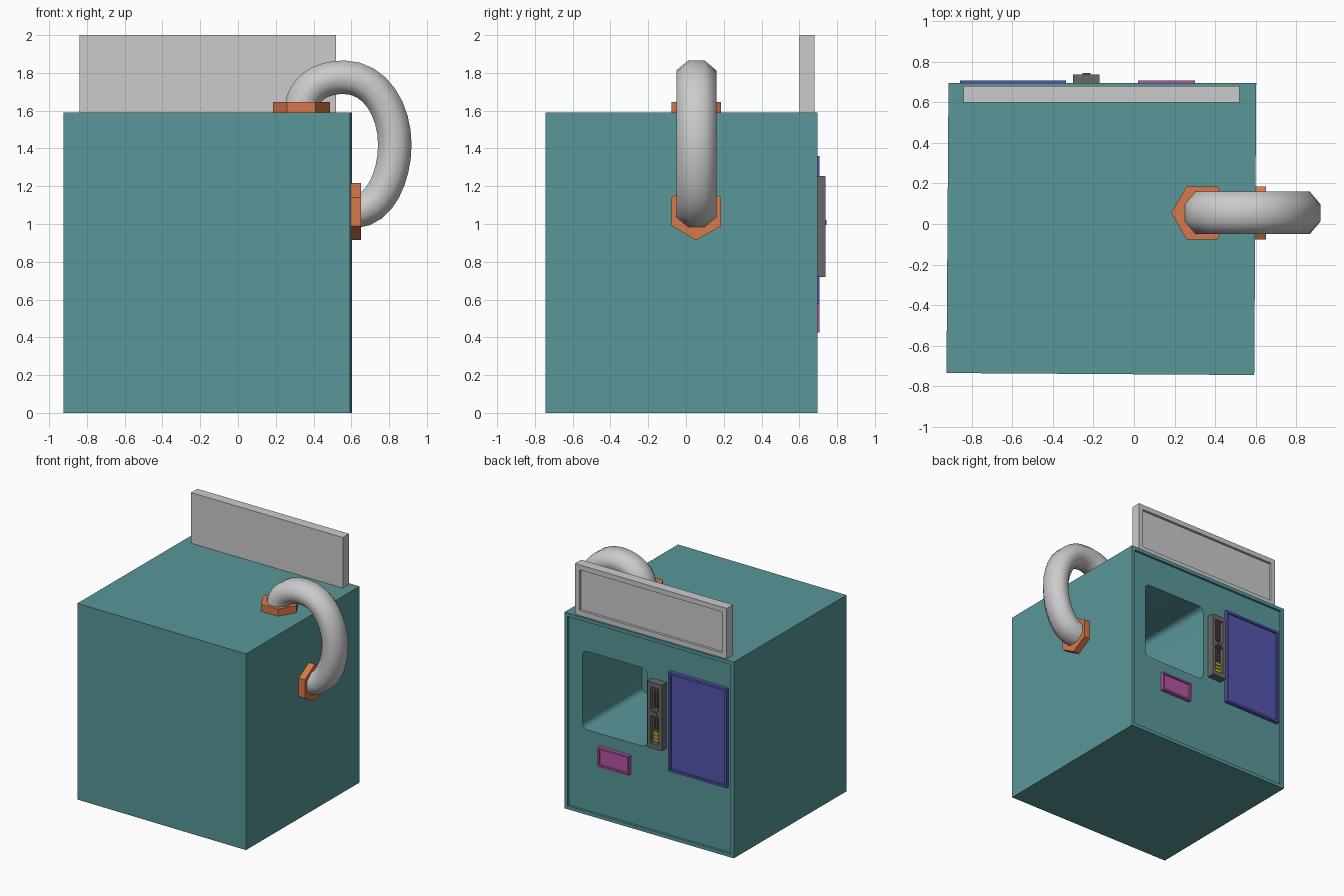
import bpy, bmesh, math
from mathutils import Vector, Matrix
from mathutils.geometry import interpolate_bezier

if "Cube" in bpy.data.objects:
    bpy.data.objects.remove(bpy.data.objects["Cube"])


def material(name, rgb):
    m = bpy.data.materials.new(name)
    m.diffuse_color = (*rgb, 1)
    m.use_nodes = True
    m.node_tree.nodes["Principled BSDF"].inputs["Base Color"].default_value = m.diffuse_color
    return m


TEAL = material("teal", (0.10, 0.31, 0.32))
ORANGE = material("orange", (0.68, 0.19, 0.07))
BLUE = material("blue", (0.09, 0.09, 0.42))
PINK = material("pink", (0.45, 0.09, 0.36))
DARK = material("dark_grey", (0.14, 0.14, 0.14))
YELLOW = material("yellow", (0.6, 0.5, 0.03))


def finish(name, bm, mat=None):
    bmesh.ops.recalc_face_normals(bm, faces=bm.faces[:])
    me = bpy.data.meshes.new(name)
    bm.to_mesh(me)
    bm.free()
    ob = bpy.data.objects.new(name, me)
    bpy.context.collection.objects.link(ob)
    if mat:
        me.materials.append(mat)
    return ob


def prism(points, offset):
    """Closed solid from a flat outline pushed along a vector."""
    bm = bmesh.new()
    face = bm.faces.new([bm.verts.new(p) for p in points])
    out = bmesh.ops.extrude_face_region(bm, geom=[face], use_keep_orig=True)
    verts = [v for v in out["geom"] if isinstance(v, bmesh.types.BMVert)]
    bmesh.ops.translate(bm, vec=offset, verts=verts)
    bmesh.ops.recalc_face_normals(bm, faces=bm.faces[:])
    return bm


def recess_back(bm, margin, depth):
    """Sink a framed panel into the face that looks to +y."""
    bm.normal_update()
    face = max(bm.faces, key=lambda f: f.normal.y)
    bmesh.ops.inset_region(bm, faces=[face], thickness=margin, use_even_offset=True)
    bmesh.ops.translate(bm, vec=(0, -depth, 0),
                        verts=bmesh.ops.extrude_discrete_faces(bm, faces=[face])["faces"][0].verts[:])


def box(name, x, y, z, mat=None, margin=0, depth=0):
    pts = [(x[0], y[0], z[0]), (x[1], y[0], z[0]), (x[1], y[1], z[0]), (x[0], y[1], z[0])]
    bm = prism(pts, (0, 0, z[1] - z[0]))
    if margin:
        recess_back(bm, margin, depth)
    return finish(name, bm, mat)


def rounded_rect(x, z, y, r, steps=6):
    pts = []
    for i, (cx, cz) in enumerate([(x[1] - r, z[1] - r), (x[0] + r, z[1] - r),
                                  (x[0] + r, z[0] + r), (x[1] - r, z[0] + r)]):
        for s in range(steps + 1):
            a = math.pi / 2 * (i + s / steps)
            pts.append((cx + r * math.cos(a), y, cz + r * math.sin(a)))
    return pts


def cut(target, cutter):
    cutter.hide_render = True
    cutter.hide_set(True)
    mod = target.modifiers.new("cut", "BOOLEAN")
    mod.object = cutter
    mod.operation = "DIFFERENCE"
    mod.solver = "EXACT"
    bpy.context.view_layer.objects.active = target
    target.select_set(True)
    bpy.ops.object.modifier_apply(modifier=mod.name)
    bpy.data.objects.remove(cutter)


# Cabinet: slightly skewed block with a rim around the back
bm = prism([(-0.925, -0.735, 0), (0.593, -0.745, 0), (0.603, 0.695, 0), (-0.915, 0.695, 0)], (0, 0, 1.59))
recess_back(bm, 0.028, 0.018)
cabinet = finish("cabinet", bm, TEAL)

# Deep window compartment
window = finish("window_cutter", prism(rounded_rect((-0.125, 0.455), (0.68, 1.315), -0.085, 0.045), (0, 0.9, 0)), TEAL)
cut(cabinet, window)
bpy.ops.object.shade_smooth_by_angle(angle=math.radians(30))
cabinet.select_set(False)

# Framed panels on the back and sign board on the roof
box("sign_board", (-0.84, 0.52), (0.60, 0.68), (1.59, 2.0), None, 0.04, 0.02)
box("blue_panel", (-0.857, -0.335), (0.66, 0.707), (0.557, 1.36), BLUE, 0.018, 0.014)
box("pink_panel", (0.02, 0.30), (0.66, 0.707), (0.425, 0.58), PINK, 0.014, 0.012)

# Coin unit: two recesses, inner strips, crossbar knob and yellow keys
unit = box("coin_unit", (-0.30, -0.17), (0.66, 0.738), (0.72, 1.255), DARK)
for z in ((1.03, 1.215), (0.76, 0.985)):
    cut(unit, box("unit_cutter", (-0.272, -0.198), (0.708, 0.80), z, DARK))
unit.select_set(False)
box("upper_slot_plate", (-0.252, -0.218), (0.70, 0.724), (1.05, 1.195), DARK, 0.008, 0.012)
box("lower_slot_plate", (-0.252, -0.218), (0.70, 0.724), (0.87, 0.97), DARK, 0.008, 0.012)
box("unit_knob", (-0.255, -0.215), (0.73, 0.745), (0.995, 1.02), DARK)
for i in range(3):
    z = 0.772 + i * 0.028
    box(f"yellow_key_{i + 1}", (-0.262, -0.208), (0.70, 0.722), (z, z + 0.02), YELLOW)


# Hexagonal nuts
def hex_nut(name, centre, u, v, offset):
    pts = [Vector(centre) + 0.151 * (math.cos(i * math.pi / 3) * Vector(u) + math.sin(i * math.pi / 3) * Vector(v))
           for i in range(6)]
    finish(name, prism(pts, offset), ORANGE)


hex_nut("top_nut", (0.335, 0.055, 1.585), (1, 0, 0), (0, 1, 0), (0, 0, 0.062))
hex_nut("side_nut", (0.59, 0.055, 1.065), (0, 0, 1), (0, 1, 0), (0.062, 0, 0))

# Bent pipe: eight-sided section swept along a curve
knots = [[(0.335, 1.61), (0.345, 1.72), (0.44, 1.777), (0.56, 1.777)],
         [(0.56, 1.777), (0.73, 1.777), (0.83, 1.60), (0.83, 1.42)],
         [(0.83, 1.42), (0.83, 1.25), (0.75, 1.07), (0.62, 1.068)]]
path = []
for seg in knots:
    p = [Vector((x, 0.055, z)) for x, z in seg]
    path += interpolate_bezier(*p, 9)[1 if path else 0:]
bm = bmesh.new()
rings = []
for i, p in enumerate(path):
    t = (path[min(i + 1, len(path) - 1)] - path[max(i - 1, 0)]).normalized()
    n = t.cross(Vector((0, 1, 0)))
    ring = []
    for k in range(8):
        a = math.pi / 8 + k * math.pi / 4
        ring.append(bm.verts.new(p + n * 0.096 * math.cos(a) + Vector((0, 0.114 * math.sin(a), 0))))
    rings.append(ring)
for a, b in zip(rings, rings[1:]):
    for k in range(8):
        bm.faces.new((a[k], a[(k + 1) % 8], b[(k + 1) % 8], b[k]))
for f in bm.faces:
    f.smooth = True
bm.faces.new(rings[0])
bm.faces.new(rings[-1])
finish("bent_pipe", bm)
